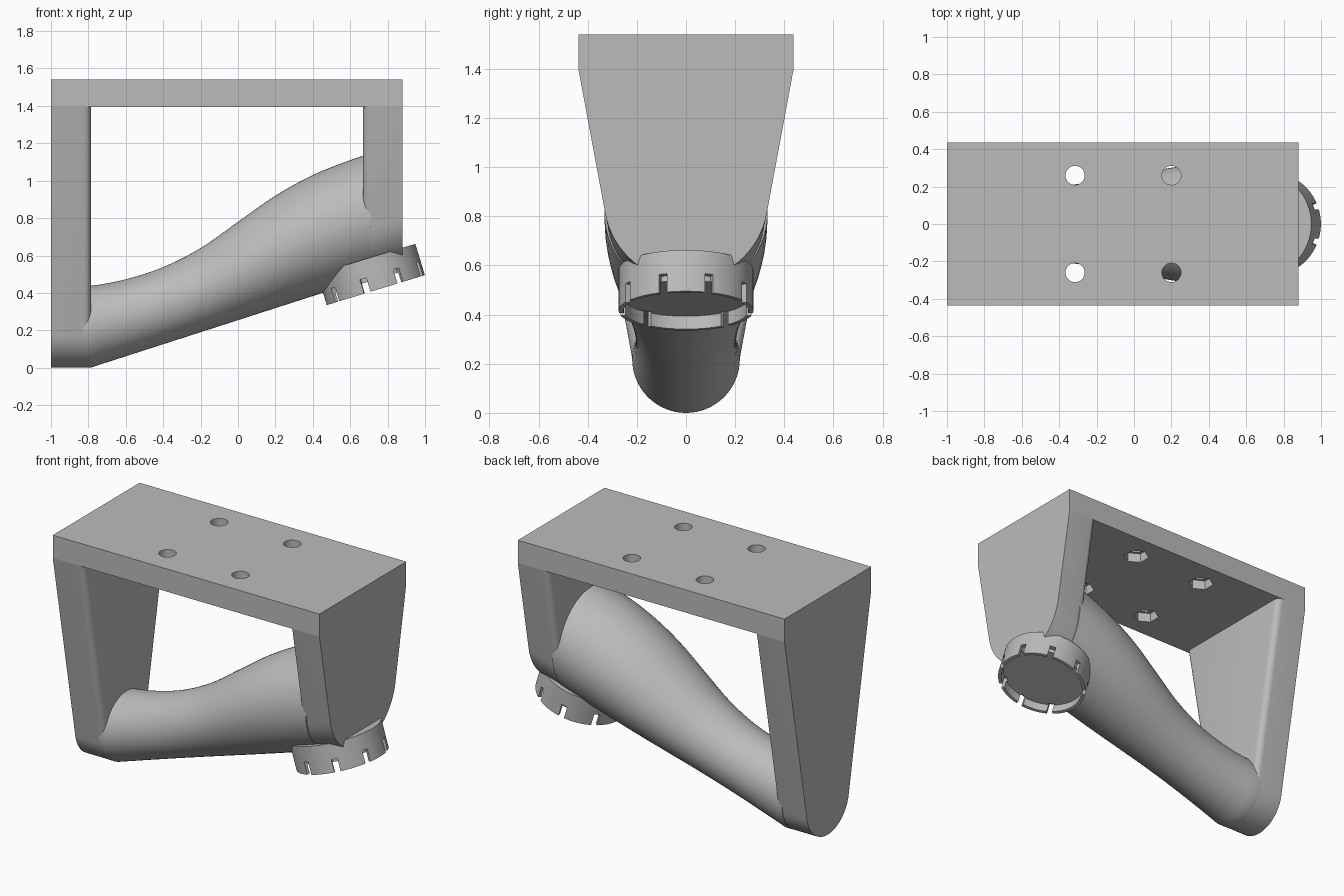
import bpy, bmesh, math
from mathutils import Matrix, Vector

cube = bpy.data.objects.get("Cube")
if cube:
    bpy.data.objects.remove(cube, do_unlink=True)

grey = bpy.data.materials.new("light grey plastic")
grey.use_nodes = True
grey.diffuse_color = (0.5, 0.5, 0.5, 1)
grey.node_tree.nodes["Principled BSDF"].inputs["Base Color"].default_value = (0.5, 0.5, 0.5, 1)

HALF, PLATE_LOW, PLATE_TOP = 0.437, 1.395, 1.54
TAPER, SLOPE, FILLET = 0.186, 0.322, 0.04


def make(name, bm):
    bmesh.ops.recalc_face_normals(bm, faces=bm.faces)
    mesh = bpy.data.meshes.new(name)
    bm.to_mesh(mesh)
    bm.free()
    obj = bpy.data.objects.new(name, mesh)
    bpy.context.collection.objects.link(obj)
    mesh.materials.append(grey)
    return obj


def activate(obj):
    bpy.ops.object.select_all(action='DESELECT')
    obj.select_set(True)
    bpy.context.view_layer.objects.active = obj


def smooth(obj):
    activate(obj)
    bpy.ops.object.shade_smooth_by_angle(angle=math.radians(30))


def loft(name, rings):
    bm = bmesh.new()
    loops = [[bm.verts.new(p) for p in ring] for ring in rings]
    n = len(loops[0])
    for a, b in zip(loops, loops[1:]):
        for i in range(n):
            j = (i + 1) % n
            bm.faces.new((a[i], a[j], b[j], b[i]))
    bm.faces.new(loops[0])
    bm.faces.new(loops[-1])
    obj = make(name, bm)
    smooth(obj)
    return obj


def cut(target, cutters):
    for cutter in cutters:
        cutter.hide_render = True
        mod = target.modifiers.new("cut", 'BOOLEAN')
        mod.operation = 'DIFFERENCE'
        mod.solver = 'EXACT'
        mod.object = cutter
        activate(target)
        bpy.ops.object.modifier_apply(modifier=mod.name)
        bpy.data.objects.remove(cutter, do_unlink=True)


def cylinder(name, radius, low, high, x=0, y=0, sides=48):
    bm = bmesh.new()
    bmesh.ops.create_cone(bm, cap_ends=True, segments=sides, radius1=radius, radius2=radius,
                          depth=high - low, matrix=Matrix.Translation((x, y, (low + high) / 2)))
    return make(name, bm)


def box(name, size, matrix):
    bm = bmesh.new()
    bmesh.ops.create_cube(bm, size=1, matrix=matrix @ Matrix.Diagonal((*size, 1)))
    return make(name, bm)


def underside(x):
    return max(0, SLOPE * (x + 0.79))


# Tapered upright section ending in a tangent half-round
def upright_ring(x, inset):
    stretch = math.hypot(1, TAPER)
    low = underside(x)
    centre = (HALF - TAPER * PLATE_LOW + stretch * low) / (stretch - TAPER)
    radius = centre - low - inset
    lean = math.atan(TAPER)
    top = HALF - inset * stretch
    ring = [(x, top, PLATE_LOW)]
    steps = 32
    for i in range(steps + 1):
        a = -lean - (math.pi - 2 * lean) * i / steps
        ring.append((x, radius * math.cos(a), centre + radius * math.sin(a)))
    return ring + [(x, -top, PLATE_LOW)]


def upright(name, outer, inner):
    side = 1 if inner > outer else -1
    rings = [upright_ring(outer, 0)]
    for i in range(7):
        a = math.pi / 2 * i / 6
        rings.append(upright_ring(inner - side * FILLET * (1 - math.sin(a)),
                                  FILLET * (1 - math.cos(a))))
    return loft(name, rings)


upright("right_upright", -1, -0.785)
upright("left_upright", 0.88, 0.668)

# Mounting plate with bolt holes and hexagonal nut pockets
plate = box("top_plate", (1.88, 2 * HALF, PLATE_TOP - PLATE_LOW),
            Matrix.Translation((-0.06, 0, (PLATE_TOP + PLATE_LOW) / 2)))
cutters = []
for x in (-0.315, 0.2):
    for y in (-0.26, 0.26):
        cutters.append(cylinder("bolt_hole", 0.051, 1.3, 1.6, x, y, 32))
        cutters.append(cylinder("nut_pocket", 0.077, 1.3, 1.455, x, y, 6))
cut(plate, cutters)
smooth(plate)

# Swelling round arm between the uprights
TOPS = [0.432, 0.437, 0.473, 0.538, 0.64, 0.78, 0.92, 1.03, 1.11, 1.175, 1.24]


def arm_top(x):
    u = (x + 1) / 0.2
    i = int(u)
    t = u - i
    a, b, c, d = TOPS[i - 1:i + 3]
    return b + t / 2 * (c - a + t * (2 * a - 5 * b + 4 * c - d + t * (3 * (b - c) + d - a)))


def arm_ring(x):
    low, high = underside(x), arm_top(max(x, -0.79))
    r, z = (high - low) / 2, (high + low) / 2
    return [(x, r * math.cos(a), z + r * math.sin(a))
            for a in (math.tau * i / 64 for i in range(64))]


stations = [-0.83, -0.79] + [-0.79 + 1.5 * i / 36 for i in range(1, 37)]
loft("arm", [arm_ring(x) for x in stations])

# Tilted socket with a recessed face and slotted rim
RADIUS = 0.274
socket = cylinder("socket_ring", RADIUS, 0, 0.175, sides=96)
cutters = [cylinder("socket_recess", RADIUS - 0.02, -0.1, 0.055, sides=96)]
for angle in (20, 60, 100, 142):
    for sign in (-1, 1):
        turn = Matrix.Rotation(math.radians(sign * angle), 4, 'Z')
        cutters.append(box("rim_slot", (0.06, 0.036, 0.18),
                           turn @ Matrix.Translation((RADIUS, 0, -0.012))))
cut(socket, cutters)
socket.data.transform(Matrix.Translation((0.737, 0, 0.415))
                      @ Matrix.Rotation(math.radians(-17), 4, 'Y'))
smooth(socket)
